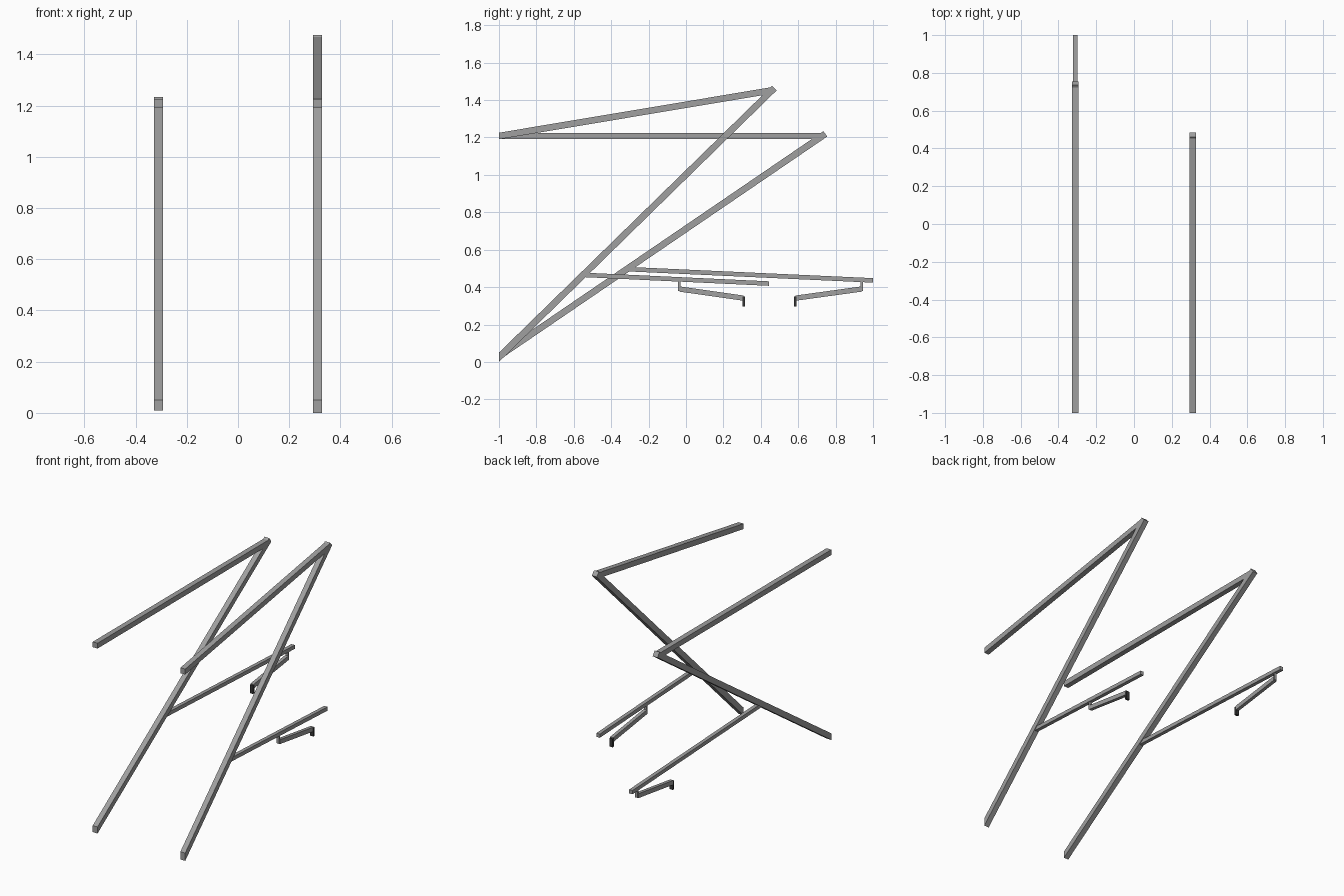
import bpy, bmesh

if "Cube" in bpy.data.objects:
    bpy.data.objects.remove(bpy.data.objects["Cube"])


def material(name, rgb):
    m = bpy.data.materials.new(name)
    m.diffuse_color = (*rgb, 1)
    m.use_nodes = True
    m.node_tree.nodes["Principled BSDF"].inputs["Base Color"].default_value = m.diffuse_color
    return m


steel = material("grey_steel", (0.35, 0.35, 0.35))
dark = material("dark_tip", (0.04, 0.04, 0.04))


def plate(name, x, width, profile, mat):
    """Extrude a (y, z) profile along x, centred on x."""
    bm = bmesh.new()
    face = bm.faces.new([bm.verts.new((x - width / 2, y, z)) for y, z in profile])
    ext = bmesh.ops.extrude_face_region(bm, geom=[face])
    bmesh.ops.translate(bm, vec=(width, 0, 0),
                        verts=[v for v in ext["geom"] if isinstance(v, bmesh.types.BMVert)])
    bmesh.ops.recalc_face_normals(bm, faces=bm.faces[:])
    me = bpy.data.meshes.new(name)
    bm.to_mesh(me)
    bm.free()
    me.materials.append(mat)
    ob = bpy.data.objects.new(name, me)
    bpy.context.collection.objects.link(ob)


def sloped(y0, z0, y1, z1, h):
    """Bar profile with upright cut ends and vertical height h."""
    return [(y0, z0 - h / 2), (y1, z1 - h / 2), (y1, z1 + h / 2), (y0, z0 + h / 2)]


def box(y0, y1, z0, z1):
    return [(y0, z0), (y1, z0), (y1, z1), (y0, z1)]


def side(label, x, diagonal, upper, arm, crank_y, tip_y):
    # main frame: leaning bar and upper bar
    plate(label + "_diagonal_bar", x, 0.034, diagonal, steel)
    plate(label + "_upper_bar", x, 0.034, upper, steel)
    # lower arm with hanger, lever and dark tip
    plate(label + "_lower_arm", x, 0.024, arm, steel)
    plate(label + "_hanger", x, 0.016, box(crank_y - 0.006, crank_y + 0.006, 0.38, 0.45), steel)
    plate(label + "_lever", x, 0.022, sloped(crank_y, 0.39, tip_y, 0.341, 0.028), steel)
    plate(label + "_lever_tip", x, 0.023, box(tip_y - 0.007, tip_y + 0.007, 0.296, 0.35), dark)


side("left", -0.31,
     [(-1, 0.009), (0.755, 1.205), (0.735, 1.234), (-1, 0.051)],
     sloped(-1, 1.208, 0.73, 1.208, 0.034),
     sloped(-0.31, 0.496, 1.0, 0.436, 0.024), 0.94, 0.585)
side("right", 0.31,
     [(-1, 0.0), (0.485, 1.452), (0.46, 1.476), (-1, 0.05)],
     sloped(-1, 1.208, 0.46, 1.452, 0.035),
     sloped(-0.56, 0.466, 0.445, 0.419, 0.024), -0.036, 0.308)
